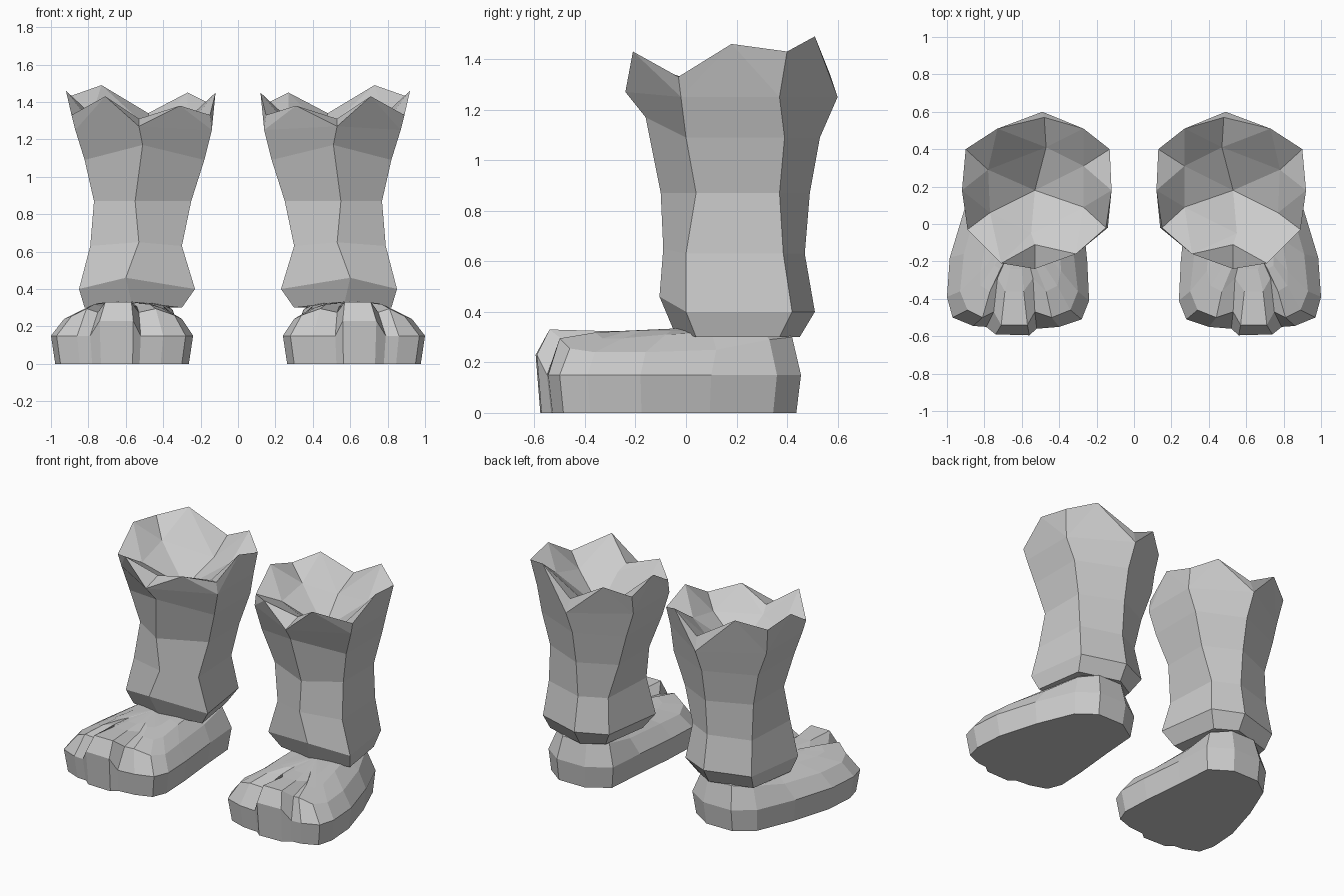
import bpy, bmesh


def bridge(bm, a, b):
    n = len(a)
    for i in range(n):
        j = (i + 1) % n
        bm.faces.new((a[i], a[j], b[j], b[i]))


def fan(bm, ring, centre):
    c = bm.verts.new(centre)
    n = len(ring)
    for i in range(n):
        bm.faces.new((ring[i], ring[(i + 1) % n], c))


def ring(bm, pts):
    return [bm.verts.new(p) for p in pts]


def finish(bm, name):
    bmesh.ops.recalc_face_normals(bm, faces=bm.faces)
    me = bpy.data.meshes.new(name)
    bm.to_mesh(me)
    bm.free()
    ob = bpy.data.objects.new(name, me)
    bpy.context.collection.objects.link(ob)
    ob.modifiers.new("mirror_pair", 'MIRROR').use_mirror_merge = False
    return ob


# Boot shaft: six-sided levels
# z, front z, inner x, outer x, front x, front y, side-front y, side-back y, back y, rear taper
levels = [
    (.30, .33, .30, .82, .57, -.05, .04, .37, .45, .05),
    (.40, .46, .23, .85, .60, -.105, .00, .42, .51, .06),
    (.63, .65, .30, .79, .53, -.09, .00, .385, .47, .02),
    (.87, .87, .25, .77, .55, -.10, .04, .37, .49, 0),
    (1.09, 1.17, .18, .82, .51, -.16, .00, .39, .53, 0),
    (1.25, 1.27, .14, .87, .53, -.24, -.02, .37, .60, 0),
]
# Jagged rim, twelve points from the front going outward
rim_pts = [
    (.53, -.11, 1.31), (.71, -.21, 1.43), (.89, -.03, 1.33), (.92, .18, 1.46),
    (.90, .40, 1.43), (.73, .51, 1.49), (.48, .57, 1.34), (.27, .51, 1.45),
    (.13, .40, 1.38), (.12, .18, 1.45), (.15, -.02, 1.33), (.31, -.16, 1.38),
]
# Opening inside the rim
well_pts = [(.55, -.05, 1.27), (.77, .06, 1.27), (.78, .29, 1.33),
            (.47, .41, 1.25), (.27, .31, 1.31), (.27, .09, 1.27)]

bm = bmesh.new()
rings = []
for z, zf, xi, xo, xf, yf, sf, sb, yb, t in levels:
    rings.append(ring(bm, [(xf, yf, zf), (xo, sf, z), (xo - t, sb, z),
                           (.49, yb, z), (xi + t, sb, z), (xi, sf, z)]))
for a, b in zip(rings, rings[1:]):
    bridge(bm, a, b)
rim = ring(bm, rim_pts)
well = ring(bm, well_pts)
for low in (rings[-1], well):
    for i in range(6):
        j = (i + 1) % 6
        r0, r1, r2 = rim[2 * i], rim[2 * i + 1], rim[2 * j]
        for f in ((low[i], r1, r0), (low[i], low[j], r1), (low[j], r2, r1)):
            bm.faces.new(f)
fan(bm, well, (.53, .18, 1.12))
fan(bm, rings[0], (.56, .21, .33))
finish(bm, "boot_shaft")

# Foot: outline with two toe grooves, from the middle toe going outward
outline = [
    (.56, -.595), (.74, -.59), (.79, -.55), (.86, -.545), (.97, -.50), (1.0, -.39),
    (.985, -.18), (.90, .10), (.79, .36), (.66, .455), (.45, .455), (.30, .36),
    (.28, .10), (.25, -.20), (.24, -.41), (.28, -.51), (.40, -.55), (.52, -.56),
]
shoulder_pts = [
    (.57, -.54, .33), (.71, -.54, .33), (.75, -.47, .275), (.81, -.50, .295),
    (.89, -.46, .255), (.93, -.36, .24), (.91, -.16, .24), (.83, .12, .25),
    (.74, .33, .29), (.64, .42, .30), (.46, .42, .30), (.35, .33, .29),
    (.34, .12, .25), (.32, -.18, .24), (.30, -.36, .24), (.34, -.46, .26),
    (.44, -.50, .295), (.53, -.47, .275),
]
instep_pts = [
    (.59, -.36, .325), (.69, -.36, .325), (.73, -.29, .305), (.77, -.36, .318),
    (.82, -.33, .295), (.82, -.25, .295), (.79, -.08, .31), (.75, .10, .32),
    (.70, .30, .33), (.62, .37, .335), (.48, .37, .335), (.41, .30, .33),
    (.41, .10, .32), (.40, -.08, .31), (.39, -.25, .295), (.41, -.33, .30),
    (.47, -.36, .318), (.54, -.29, .305),
]
bm = bmesh.new()
sole = ring(bm, [(.62 + (x - .62) * .94, -.07 + (y + .07) * .965, 0) for x, y in outline])
mid = ring(bm, [(x, y, .23 if i < 2 else .15) for i, (x, y) in enumerate(outline)])
shoulder = ring(bm, shoulder_pts)
instep = ring(bm, instep_pts)
# Flat crown of the instep
crown = ring(bm, [(.61 + (p[0] - .61) * .65, -.02 + (p[1] + .02) * .65, .325)
                  for p in instep_pts])
for a, b in ((sole, mid), (mid, shoulder), (shoulder, instep), (instep, crown)):
    bridge(bm, a, b)
bm.faces.new(sole)
fan(bm, crown, (.61, -.02, .335))
finish(bm, "foot")
